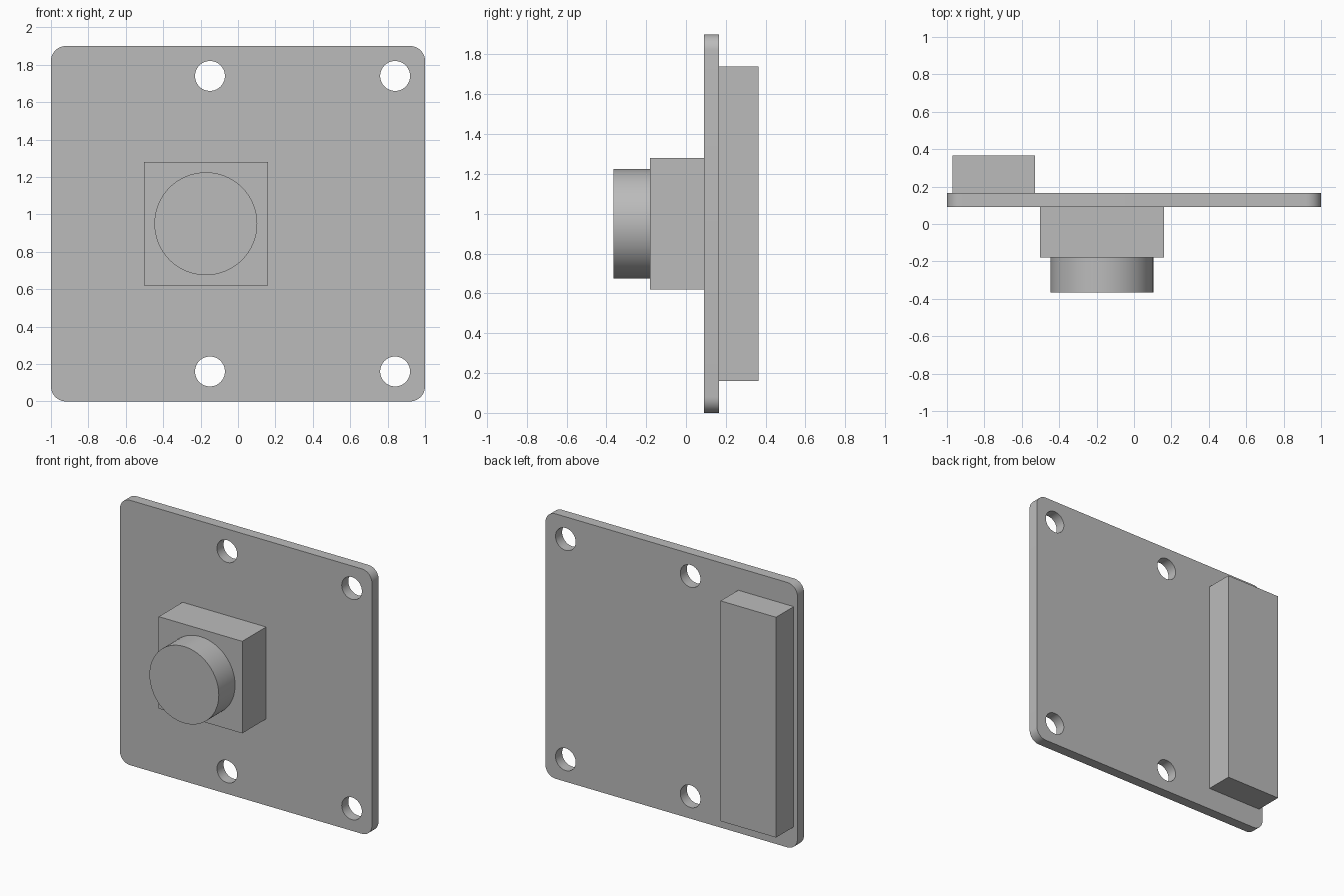
import bpy, bmesh, math
from mathutils import Matrix

cube = bpy.data.objects.get("Cube")
if cube:
    bpy.data.objects.remove(cube, do_unlink=True)

GREY = (0.5, 0.5, 0.5, 1.0)
grey = bpy.data.materials.new("plain grey")
grey.use_nodes = True
grey.diffuse_color = GREY
grey.node_tree.nodes["Principled BSDF"].inputs["Base Color"].default_value = GREY


def add_object(name, bm):
    bmesh.ops.recalc_face_normals(bm, faces=bm.faces)
    mesh = bpy.data.meshes.new(name)
    bm.to_mesh(mesh)
    bm.free()
    mesh.materials.append(grey)
    obj = bpy.data.objects.new(name, mesh)
    bpy.context.collection.objects.link(obj)
    return obj


def select_only(obj):
    bpy.ops.object.select_all(action='DESELECT')
    obj.select_set(True)
    bpy.context.view_layer.objects.active = obj


def smooth(obj):
    select_only(obj)
    bpy.ops.object.shade_smooth_by_angle(angle=math.radians(30))


def box_mesh(x0, x1, y0, y1, z0, z1):
    bm = bmesh.new()
    centre = ((x0 + x1) / 2, (y0 + y1) / 2, (z0 + z1) / 2)
    size = (x1 - x0, y1 - y0, z1 - z0, 1)
    bmesh.ops.create_cube(bm, size=1, matrix=Matrix.Translation(centre) @ Matrix.Diagonal(size))
    return bm


def add_cylinder(bm, x, z, radius, y0, y1, sides=64):
    place = Matrix.Translation((x, (y0 + y1) / 2, z)) @ Matrix.Rotation(math.pi / 2, 4, 'X')
    bmesh.ops.create_cone(bm, cap_ends=True, segments=sides, radius1=radius,
                          radius2=radius, depth=y1 - y0, matrix=place)


FRONT, BACK = 0.09, 0.165      # faces of the board
HEIGHT = 1.9

# Board with rounded corners
bm = box_mesh(-1, 1, FRONT, BACK, 0, HEIGHT)
corners = [e for e in bm.edges if abs(e.verts[0].co.y - e.verts[1].co.y) > 0.01]
bmesh.ops.bevel(bm, geom=corners, offset=0.08, segments=10, profile=0.5, affect='EDGES')
board = add_object("board", bm)

# Four mounting holes
bm = bmesh.new()
for x in (-0.15, 0.84):
    for z in (0.16, HEIGHT - 0.16):
        add_cylinder(bm, x, z, 0.08, FRONT - 0.1, BACK + 0.1, 48)
cutter = add_object("hole_cutter", bm)
cutter.hide_render = True
cut = board.modifiers.new("holes", 'BOOLEAN')
cut.operation = 'DIFFERENCE'
cut.solver = 'EXACT'
cut.object = cutter
select_only(board)
bpy.ops.object.modifier_apply(modifier=cut.name)
bpy.data.objects.remove(cutter, do_unlink=True)
smooth(board)

# Square housing and round lens on the front
add_object("lens_housing", box_mesh(-0.503, 0.16, -0.18, FRONT, 0.62, 1.28))
bm = bmesh.new()
add_cylinder(bm, -0.172, 0.95, 0.275, -0.365, -0.18)
smooth(add_object("lens_barrel", bm))

# Tall connector block on the back
add_object("connector_block", box_mesh(-0.97, -0.53, BACK, 0.365, 0.16, 1.74))
